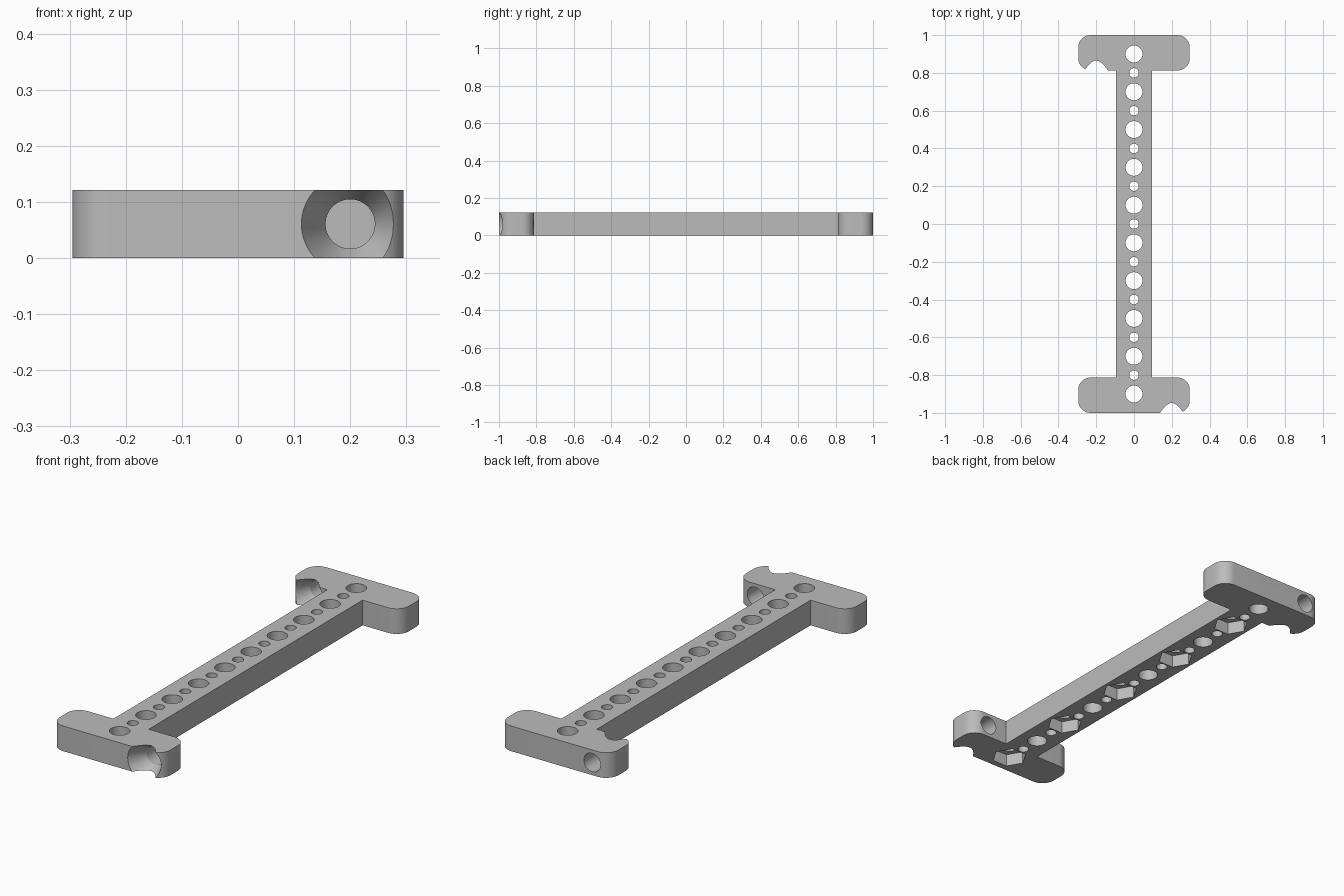
import bpy, bmesh
from math import pi, cos, sin
from mathutils import Matrix, Vector

HEIGHT = 0.121
HALF_W, INNER_Y, BEAM_W, CORNER = 0.295, 0.813, 0.094, 0.065

if "Cube" in bpy.data.objects:
    bpy.data.objects.remove(bpy.data.objects["Cube"])

grey = bpy.data.materials.new("plain grey")
grey.use_nodes = True
colour = (0.5, 0.5, 0.5, 1)
grey.diffuse_color = colour
grey.node_tree.nodes["Principled BSDF"].inputs["Base Color"].default_value = colour


def finish(bm, name):
    bmesh.ops.recalc_face_normals(bm, faces=bm.faces)
    mesh = bpy.data.meshes.new(name)
    bm.to_mesh(mesh)
    bm.free()
    mesh.materials.append(grey)
    obj = bpy.data.objects.new(name, mesh)
    bpy.context.collection.objects.link(obj)
    return obj


def arc(cx, cy, start, steps=12):
    angles = [start + pi / 2 * i / steps for i in range(steps + 1)]
    return [(cx + CORNER * cos(a), cy + CORNER * sin(a)) for a in angles]


def add_prism(bm, y, radius, sides, bottom, top, turn=0):
    bmesh.ops.create_cone(
        bm, cap_ends=True, segments=sides, radius1=radius, radius2=radius,
        depth=top - bottom,
        matrix=Matrix.Translation((0, y, (bottom + top) / 2)) @ Matrix.Rotation(turn, 4, "Z"))


def subtract(target, cutter):
    cutter.hide_render = True
    mod = target.modifiers.new("cut", "BOOLEAN")
    mod.operation = "DIFFERENCE"
    mod.solver = "EXACT"
    mod.object = cutter
    bpy.context.view_layer.objects.active = target
    bpy.ops.object.modifier_apply(modifier=mod.name)
    bpy.data.objects.remove(cutter)


# Double-ended bar: rounded crosspiece at each end, drawn as one outline
cx, low, high = HALF_W - CORNER, INNER_Y + CORNER, 1 - CORNER
right_side = [(BEAM_W, INNER_Y)] + arc(cx, low, -pi / 2) + arc(cx, high, 0)
back_half = right_side + [(-x, y) for x, y in reversed(right_side)]
outline = back_half + [(-x, -y) for x, y in back_half]
bm = bmesh.new()
face = bm.faces.new([bm.verts.new((x, y, 0)) for x, y in outline])
extruded = bmesh.ops.extrude_face_region(bm, geom=[face])["geom"]
bmesh.ops.translate(bm, vec=(0, 0, HEIGHT),
                    verts=[v for v in extruded if isinstance(v, bmesh.types.BMVert)])
bar = finish(bm, "spacer_bar")

# Row of alternating large and small through holes
bm = bmesh.new()
for i in range(-9, 10):
    add_prism(bm, i / 10, 0.045 if i % 2 else 0.025, 48, -0.1, HEIGHT + 0.1)
subtract(bar, finish(bm, "hole_cutter"))

# Hexagonal nut pockets under every second large hole
bm = bmesh.new()
for i in range(5):
    add_prism(bm, -0.9 + 0.4 * i, 0.08, 6, -0.1, 0.06, pi / 2)
subtract(bar, finish(bm, "nut_pocket_cutter"))

# Countersunk screw holes lengthwise through the crosspieces
mouth, bore, sink = 0.087, 0.044, 0.085
flare = (mouth - bore) / sink * 0.03
profile = [(0, -0.03), (mouth + flare, -0.03), (bore, sink), (bore, 0.25), (0, 0.25)]
for x, y in ((0.2, -1), (-0.2, INNER_Y)):
    bm = bmesh.new()
    verts = [bm.verts.new((x + r, y + d, HEIGHT / 2)) for r, d in profile]
    edges = [bm.edges.new(pair) for pair in zip(verts, verts[1:])]
    bmesh.ops.spin(bm, geom=verts + edges, cent=Vector((x, y, HEIGHT / 2)),
                   axis=(0, 1, 0), angle=2 * pi, steps=64)
    bmesh.ops.remove_doubles(bm, verts=bm.verts, dist=0.0001)
    subtract(bar, finish(bm, "screw_hole_cutter"))

# Smooth the round walls and keep the machined edges crisp
bpy.ops.object.select_all(action="DESELECT")
bar.select_set(True)
bpy.context.view_layer.objects.active = bar
bpy.ops.object.shade_smooth_by_angle(angle=pi / 7)
